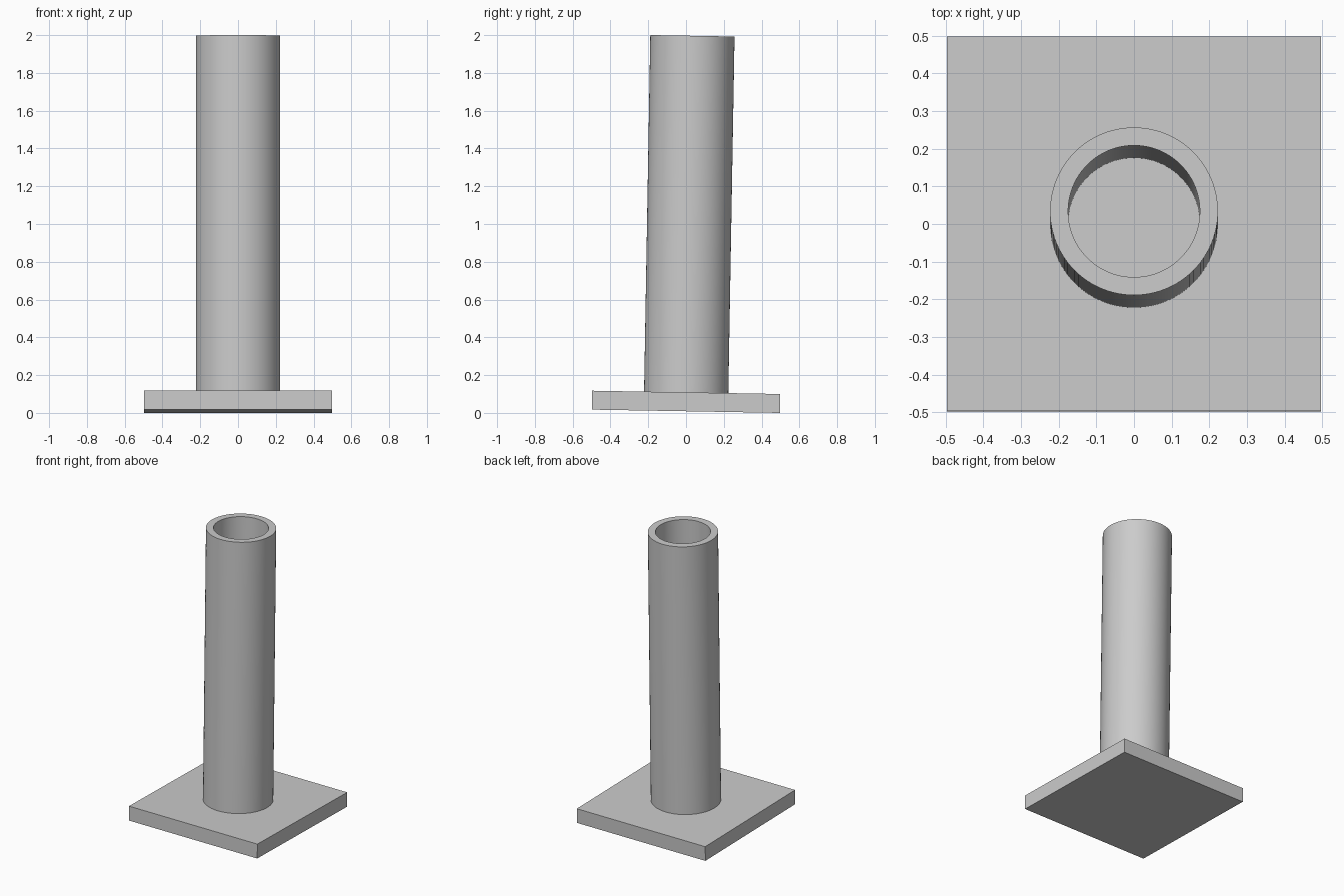
import bpy
import bmesh
import math
from mathutils import Matrix

cube = bpy.data.objects.get("Cube")
if cube:
    bpy.data.objects.remove(cube, do_unlink=True)

# Dimensions, measured from the centre of the plate
WIDTH, THICK = 0.995, 0.1
OUTER, INNER = 0.223, 0.175
TOP = 1.938
SEGMENTS = 96
# The whole stand leans one degree backwards, resting on its rear edge
LEAN = math.radians(1)
lift = THICK / 2 * math.cos(LEAN) + WIDTH / 2 * math.sin(LEAN)
placement = Matrix.Translation((0, 0, lift)) @ Matrix.Rotation(-LEAN, 4, "X")

grey = bpy.data.materials.new("light grey")
grey.use_nodes = True
grey.diffuse_color = (0.6, 0.6, 0.6, 1)
grey.node_tree.nodes["Principled BSDF"].inputs["Base Color"].default_value = grey.diffuse_color


def add_part(name, bm):
    bmesh.ops.recalc_face_normals(bm, faces=bm.faces)
    mesh = bpy.data.meshes.new(name)
    bm.to_mesh(mesh)
    bm.free()
    mesh.materials.append(grey)
    obj = bpy.data.objects.new(name, mesh)
    bpy.context.collection.objects.link(obj)
    obj.matrix_world = placement
    return obj


# Square base plate
bm = bmesh.new()
bmesh.ops.create_cube(bm, size=1, matrix=Matrix.Diagonal((WIDTH, WIDTH, THICK, 1)))
add_part("base_plate", bm)

# Hollow tube: a wall section spun around the axis, seated on the plate
bm = bmesh.new()
section = [(INNER, THICK / 2), (OUTER, THICK / 2), (OUTER, TOP), (INNER, TOP)]
verts = [bm.verts.new((r, 0, z)) for r, z in section]
edges = [bm.edges.new((verts[i], verts[(i + 1) % 4])) for i in range(4)]
bmesh.ops.spin(bm, geom=verts + edges, axis=(0, 0, 1), cent=(0, 0, 0),
               angle=math.tau, steps=SEGMENTS, use_merge=True)
bmesh.ops.remove_doubles(bm, verts=bm.verts, dist=0.0001)
tube = add_part("tube", bm)

bpy.ops.object.select_all(action="DESELECT")
tube.select_set(True)
bpy.context.view_layer.objects.active = tube
bpy.ops.object.shade_smooth_by_angle(angle=math.radians(30))
